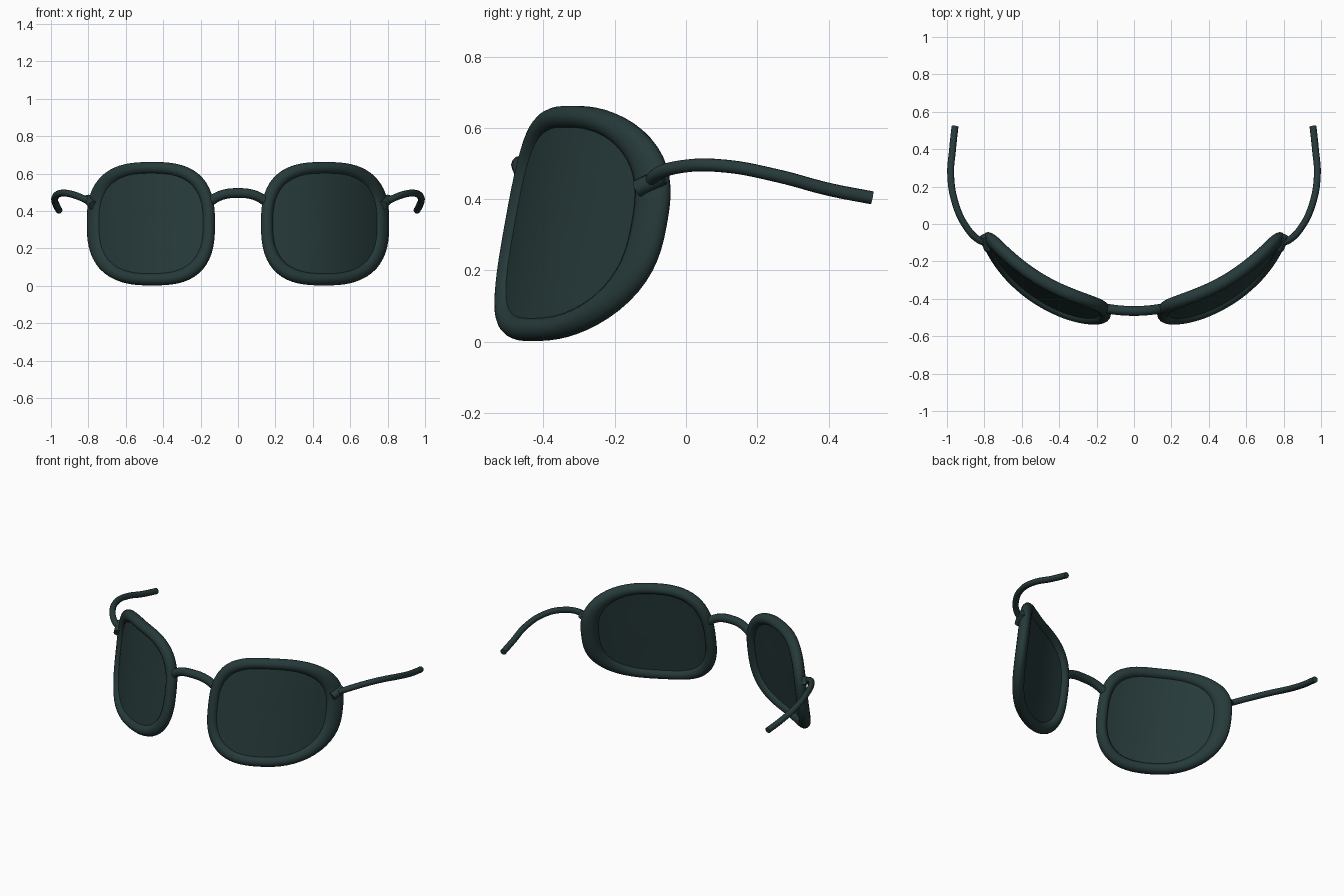
import bpy, bmesh, math
from mathutils import Vector

if "Cube" in bpy.data.objects:
    bpy.data.objects.remove(bpy.data.objects["Cube"])

mat = bpy.data.materials.new("dark_teal")
mat.diffuse_color = (0.020, 0.042, 0.042, 1)
mat.use_nodes = True
mat.node_tree.nodes["Principled BSDF"].inputs["Base Color"].default_value = mat.diffuse_color

CX, CZ = 0.46, 0.332          # centre of one lens
TILT = 0.18                   # top leans back


def wrap_point(u, v, depth):
    """Point on the curved, tilted lens surface, pushed forward by depth."""
    x, z = CX + u, CZ + v
    root = math.sqrt(0.887 ** 2 - (x - 0.04) ** 2)
    n = Vector(((x - 0.04) / root, -1, TILT)).normalized()
    return Vector((x, 0.406 - root + TILT * v, z)) + n * depth


def outline(t, hx, hz, power=2.7):
    """Rounded-square outline."""
    c, s = math.cos(t), math.sin(t)
    e = 2 / power
    return (hx * math.copysign(abs(c) ** e, c), hz * math.copysign(abs(s) ** e, s))


def outline_angles(count):
    """Angles giving evenly spread points on the rounded square."""
    out = []
    for i in range(count):
        a = 2 * math.pi * (i + 0.5) / count
        c, s = math.cos(a), math.sin(a)
        p = 2.7 / 2
        out.append(math.atan2(math.copysign(abs(s) ** p, s), math.copysign(abs(c) ** p, c)))
    return out


def finish(obj):
    obj.data.materials.append(mat)
    bpy.ops.object.select_all(action='DESELECT')
    bpy.context.view_layer.objects.active = obj
    obj.select_set(True)


def loft(name, rings, closed):
    """Skin rings into a mesh, mirrored to the other side."""
    bm = bmesh.new()
    rows = [[bm.verts.new(p) for p in ring] for ring in rings]
    n = len(rows[0])
    for k in range(len(rows) if closed else len(rows) - 1):
        a, b = rows[k], rows[(k + 1) % len(rows)]
        for i in range(n):
            j = (i + 1) % n
            bm.faces.new((a[i], a[j], b[j], b[i]))
    if not closed:
        bm.faces.new(rows[0])
        bm.faces.new(rows[-1])
    bmesh.ops.recalc_face_normals(bm, faces=bm.faces)
    me = bpy.data.meshes.new(name)
    bm.to_mesh(me)
    bm.free()
    obj = bpy.data.objects.new(name, me)
    bpy.context.collection.objects.link(obj)
    finish(obj)
    bpy.ops.object.shade_smooth_by_angle(angle=math.radians(50))
    mirror = obj.modifiers.new("Mirror", 'MIRROR')
    mirror.use_mirror_merge = False
    return obj


def tube(name, points, radius):
    """Round bar through the points."""
    cu = bpy.data.curves.new(name, 'CURVE')
    cu.dimensions = '3D'
    cu.bevel_depth = radius
    cu.bevel_resolution = 4
    cu.use_fill_caps = True
    sp = cu.splines.new('BEZIER')
    sp.resolution_u = 8
    sp.bezier_points.add(len(points) - 1)
    for bp, p in zip(sp.bezier_points, points):
        bp.co = p
        bp.handle_left_type = bp.handle_right_type = 'AUTO'
    obj = bpy.data.objects.new(name, cu)
    bpy.context.collection.objects.link(obj)
    finish(obj)
    return obj


angles = outline_angles(72)

# Rims: rounded section swept round the lens outline
rim = []
for k in range(16):
    a = 2 * math.pi * k / 16
    w = 0.032 * math.cos(a)
    rim.append([wrap_point(*outline(t, 0.305 + w, 0.298 + w), 0.035 * math.sin(a)) for t in angles])
loft("lens_rims", rim, True)

# Lenses: thin curved plates with front and back skins
scales = [0.04, 0.25, 0.5, 0.7, 0.85, 1.0]
lens = []
for depth, order in ((0.012, scales), (-0.012, scales[::-1])):
    for s in order:
        lens.append([wrap_point(*outline(t, 0.295 * s, 0.288 * s), depth) for t in angles])
loft("lenses", lens, False)

# Nose bridge
tube("bridge", [(-0.16, -0.45, 0.445), (-0.09, -0.46, 0.484), (0, -0.465, 0.496),
                (0.09, -0.46, 0.484), (0.16, -0.45, 0.445)], 0.026)

# Temples and hinges on both sides
temple = [(0.785, -0.10, 0.445), (0.83, -0.085, 0.468), (0.90, -0.01, 0.492),
          (0.955, 0.11, 0.493), (0.98, 0.26, 0.465), (0.97, 0.40, 0.428), (0.957, 0.522, 0.404)]
hinge = [(0.775, -0.135, 0.43), (0.79, -0.10, 0.447), (0.803, -0.065, 0.465)]
for side, sx in (("right", 1), ("left", -1)):
    tube("temple_" + side, [(sx * x, y, z) for x, y, z in temple], 0.0185)
    tube("hinge_" + side, [(sx * x, y, z) for x, y, z in hinge], 0.025)
